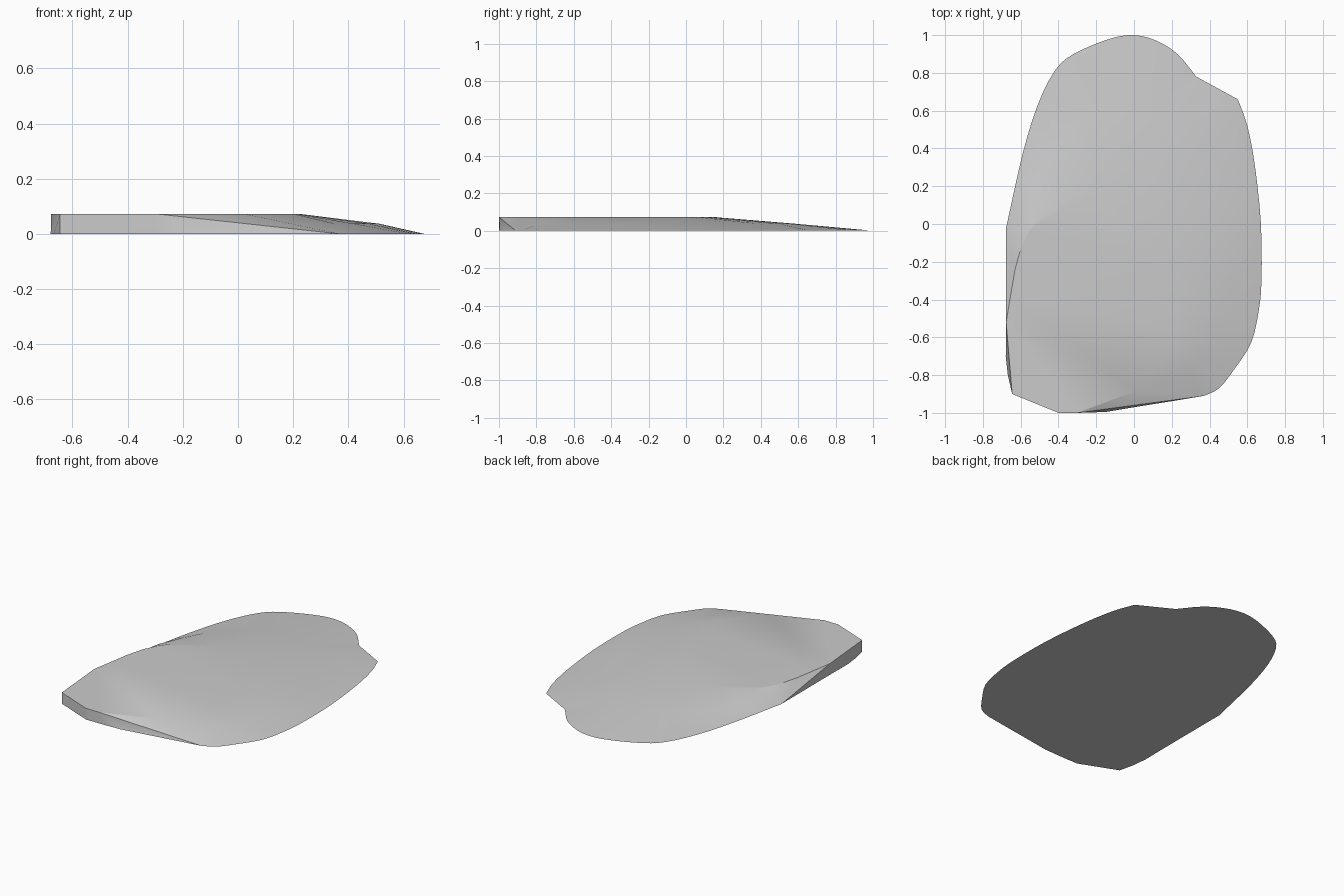
import bpy
import bmesh
import math
from mathutils import Vector
from mathutils.geometry import delaunay_2d_cdt

default_cube = bpy.data.objects.get("Cube")
if default_cube:
    bpy.data.objects.remove(default_cube, do_unlink=True)

TOP = 0.073
MIDDLE = 0.037


def smooth_path(points, steps, height):
    """Rounded path through the control points at one height."""
    points = [Vector(p) for p in points]
    padded = [2 * points[0] - points[1]] + points + [2 * points[-1] - points[-2]]
    path = []
    for before, start, end, after in zip(padded, padded[1:], padded[2:], padded[3:]):
        for step in range(steps):
            t = step / steps
            p = 0.5 * (2 * start + (end - before) * t
                       + (2 * before - 5 * start + 4 * end - after) * t ** 2
                       + (3 * start - before - 3 * end + after) * t ** 3)
            path.append(Vector((p.x, p.y, height)))
    path.append(Vector((points[-1].x, points[-1].y, height)))
    return path


def at(xy, height):
    return Vector((xy[0], xy[1], height))


# Ground-level rim: right-hand curve, notch, rounded back and long side
side_curve = [(0.37, -0.91), (0.45, -0.87), (0.53, -0.77), (0.62, -0.63), (0.66, -0.46),
              (0.675, -0.3), (0.672, 0), (0.64, 0.31), (0.6, 0.52), (0.55, 0.66)]
back_curve = [(0.33, 0.78), (0.23, 0.9), (0.12, 0.97), (0, 1), (-0.13, 0.98),
              (-0.32, 0.9), (-0.42, 0.81), (-0.51, 0.63), (-0.59, 0.37), (-0.677, -0.02)]
rim = smooth_path(side_curve, 3, 0) + smooth_path(back_curve, 3, 0)

# Corners that stand at full height over the steep walls
shoulder, tip, front_corner, front_end = (-0.677, -0.52), (-0.645, -0.9), (-0.4, -1), (-0.3, -1)
corners = [shoulder, tip, front_corner, front_end]
upper_loop = rim + [at(c, TOP) for c in corners]

# Level lines on the upper surface: edge of the flat area and halfway down the slope
plateau = smooth_path([shoulder, (-0.6, -0.13), (-0.45, 0.08), (-0.22, 0.155), (0.03, 0.1),
                       (0.17, -0.05), (0.22, -0.35), (0.2, -0.65)], 3, TOP)
plateau += [at((0.02, -0.88), TOP), at(front_end, TOP)]
halfway = smooth_path([(-0.61, 0.05), (-0.47, 0.34), (-0.25, 0.54), (0, 0.59), (0.2, 0.5),
                       (0.38, 0.25), (0.49, -0.05), (0.51, -0.3), (0.42, -0.62),
                       (0.28, -0.78)], 2, MIDDLE)

bm = bmesh.new()


def add_face(points):
    bm.faces.new([bm.verts.new(p) for p in points])


# Upper surface, triangulated between the rim and the level lines
inner = plateau[1:-1]
points = upper_loop + inner + halfway
rim_count, inner_count = len(upper_loop), len(inner)
shoulder_index = len(rim)
plateau_ids = [shoulder_index] + list(range(rim_count, rim_count + inner_count)) + [rim_count - 1]
halfway_ids = list(range(rim_count + inner_count, len(points)))
edges = list(zip(plateau_ids, plateau_ids[1:])) + list(zip(halfway_ids, halfway_ids[1:]))
flat, _, triangles, origin, _, _ = delaunay_2d_cdt(
    [p.xy for p in points], edges, [list(range(rim_count))], 1, 1e-5)
surface = [at(p, points[source[0]].z if source else 0) for p, source in zip(flat, origin)]
for triangle in triangles:
    add_face([surface[i] for i in triangle])

# Steep walls: each spans one upper edge and the lower edge beneath it
left_bulge = [at(p, 0) for p in [(-0.679, -0.7), (-0.668, -0.8)]]
front_bulge = [at(p, 0) for p in [(-0.15, -0.995), (0, -0.97), (0.2, -0.938)]]
lower = [at(c, 0) for c in corners]
upper = [at(c, TOP) for c in corners]
add_face([rim[-1], upper[0], lower[0]])
for i, bulge in enumerate([left_bulge, [], []]):
    add_face([upper[i + 1], upper[i], lower[i]] + bulge + [lower[i + 1]])
add_face([rim[0], upper[-1], lower[-1]] + front_bulge)

# Flat underside
add_face(rim + [lower[0]] + left_bulge + lower[1:] + front_bulge)

bmesh.ops.remove_doubles(bm, verts=bm.verts, dist=1e-4)
bmesh.ops.triangulate(bm, faces=[f for f in bm.faces if len(f.verts) > 4])
bmesh.ops.recalc_face_normals(bm, faces=bm.faces)

mesh = bpy.data.meshes.new("flat_stone")
bm.to_mesh(mesh)
bm.free()
stone = bpy.data.objects.new("flat_stone", mesh)
bpy.context.collection.objects.link(stone)

# Single grey finish
grey = bpy.data.materials.new("stone_grey")
grey.use_nodes = True
colour = (0.6, 0.6, 0.6, 1)
grey.diffuse_color = colour
grey.node_tree.nodes["Principled BSDF"].inputs["Base Color"].default_value = colour
mesh.materials.append(grey)

bpy.ops.object.select_all(action="DESELECT")
stone.select_set(True)
bpy.context.view_layer.objects.active = stone
bpy.ops.object.shade_smooth_by_angle(angle=math.radians(20))
